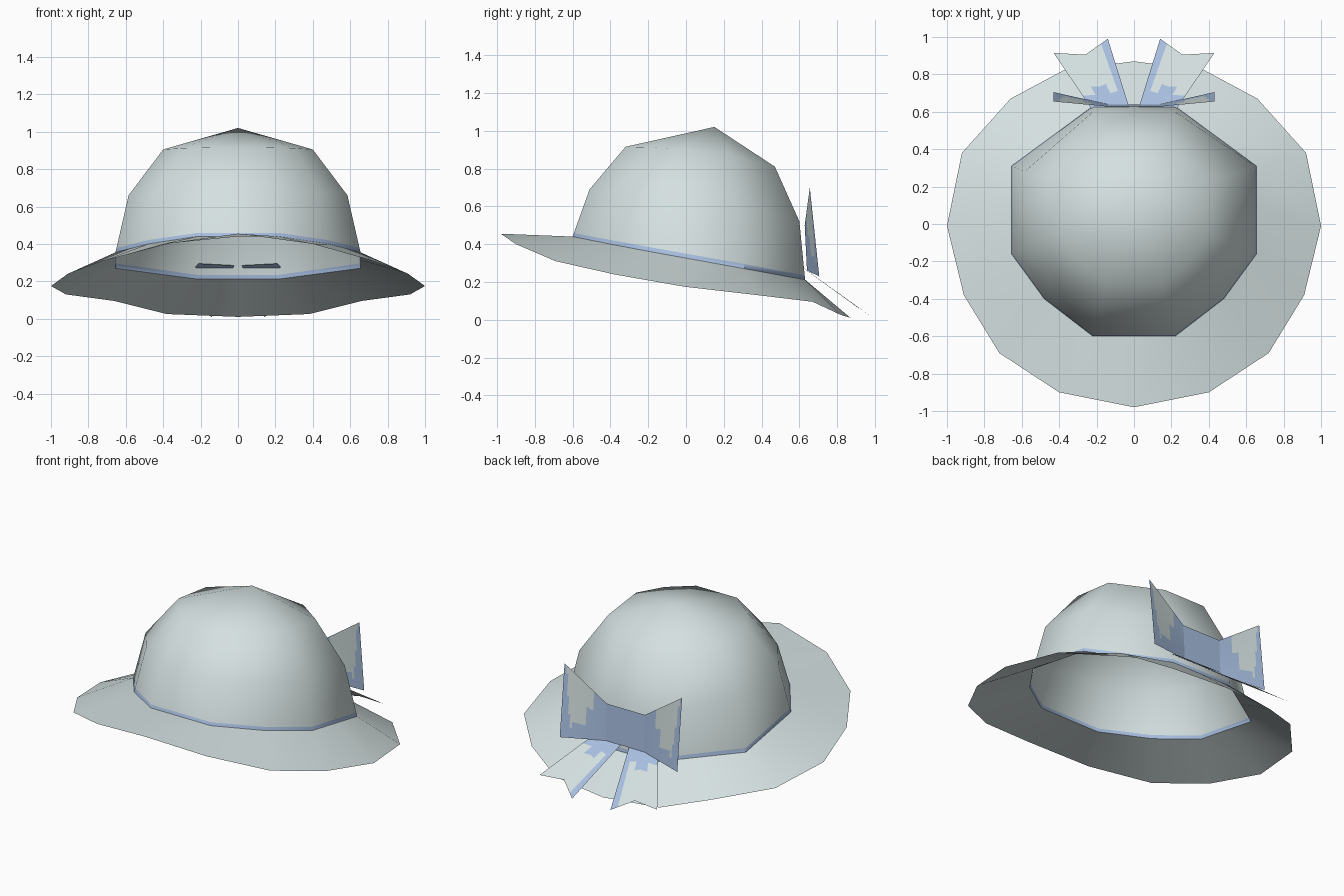
import bpy
import bmesh
from math import radians
from mathutils import Vector

cube = bpy.data.objects.get("Cube")
if cube:
    bpy.data.objects.remove(cube)


def material(name, rgb):
    m = bpy.data.materials.new(name)
    m.use_nodes = True
    color = (*rgb, 1)
    m.diffuse_color = color
    m.node_tree.nodes["Principled BSDF"].inputs["Base Color"].default_value = color
    return m


PALE = material("pale grey felt", (0.66, 0.745, 0.745))
BLUE = material("soft blue ribbon", (0.39, 0.52, 0.75))


def finish(name, bm, smooth=None):
    """Turn a bmesh into an object; smooth is the sharp edge angle."""
    mesh = bpy.data.meshes.new(name)
    bm.to_mesh(mesh)
    bm.free()
    mesh.materials.append(PALE)
    mesh.materials.append(BLUE)
    ob = bpy.data.objects.new(name, mesh)
    bpy.context.collection.objects.link(ob)
    if smooth:
        bpy.ops.object.select_all(action='DESELECT')
        ob.select_set(True)
        bpy.context.view_layer.objects.active = ob
        bpy.ops.object.shade_smooth_by_angle(angle=radians(smooth))
    return ob


def full_ring(half):
    """Mirror a front-to-back half outline into a closed ring."""
    pts = [Vector(p) for p in half]
    back = [Vector((-p.x, p.y, p.z)) for p in reversed(pts) if p.x > 0.001]
    return pts + back


def loft(bm, rings):
    """Join rings of equal length with quads; return the vertex loops."""
    loops = [[bm.verts.new(p) for p in ring] for ring in rings]
    for k, (a, b) in enumerate(zip(loops, loops[1:])):
        n = len(a)
        for i in range(n):
            j = (i + 1) % n
            f = bm.faces.new((a[i], a[j], b[j], b[i]))
            f.material_index = 0
    return loops


# Half outlines, front to back
base = [(.22, -.60, .44), (.48, -.40, .40), (.655, -.16, .355), (.655, .31, .27), (.22, .63, .212)]
middle = [(.20, -.51, .69), (.44, -.33, .68), (.585, -.13, .66), (.585, .28, .60), (.22, .60, .52)]
upper = [(.15, -.32, .915), (.30, -.20, .912), (.40, -.05, .905), (.40, .24, .87), (.15, .47, .81)]
rim = [(0, -.98, .455), (.40, -.90, .40), (.72, -.69, .31), (.91, -.38, .24), (1, -.01, .175),
       (.92, .38, .13), (.66, .67, .095), (.38, .82, .025), (0, .87, .01)]

# Crown, hollow below, with a thin ribbon row at its foot
r0, r1, r2 = full_ring(base), full_ring(middle), full_ring(upper)
ribbon_top = [a.lerp(b, 0.075) for a, b in zip(r0, r1)]
bm = bmesh.new()
loops = loft(bm, [r0, ribbon_top, r1, r2])
apex = bm.verts.new((0, .15, 1.02))
for a, b in zip(loops[3], loops[3][1:] + loops[3][:1]):
    bm.faces.new((a, b, apex))
foot = set(loops[0])
for f in bm.faces:
    f.material_index = int(any(v in foot for v in f.verts))
finish("crown", bm, 50)

# Brim, a single drooping sheet from the foot of the crown to the rim
p = [Vector(q) for q in base]
inner = [Vector((0, p[0].y, p[0].z)), p[0], p[1], p[2], (p[2] + p[3]) / 2,
         p[3], (p[3] + p[4]) / 2, p[4], Vector((0, p[4].y, p[4].z))]
bm = bmesh.new()
loft(bm, [full_ring(rim), full_ring(inner)])
finish("brim", bm, 60)


def sheet(bm, corners, side, rule, n=20):
    """Bilinear grid over four corners, coloured blue where rule(u, v) holds."""
    a, b, c, d = [Vector((q[0] * side, q[1], q[2])) for q in corners]
    grid = [[bm.verts.new(a.lerp(b, i / n).lerp(d.lerp(c, i / n), j / n))
             for j in range(n + 1)] for i in range(n + 1)]
    for i in range(n):
        for j in range(n):
            quad = [grid[i][j], grid[i + 1][j], grid[i + 1][j + 1], grid[i][j + 1]]
            f = bm.faces.new(quad if side < 0 else quad[::-1])
            f.material_index = int(rule((i + .5) / n, (j + .5) / n))


# Bow: flat blue knot between two flaring wings with pale patches
def wing_rule(u, v):
    return u < .3 or (v < .25 and u < .75) or u > .95 - .2 * (1 - v) or (u < .45 and v < .6)


wing = [(.14, .64, .26), (.43, .705, .23), (.43, .655, .70), (.14, .628, .50)]
bm = bmesh.new()
for side in (1, -1):
    sheet(bm, wing, side, wing_rule)
knot = [bm.verts.new(q) for q in ((.14, .64, .26), (-.14, .64, .26), (-.14, .628, .50), (.14, .628, .50))]
bm.faces.new(knot).material_index = 1
bmesh.ops.remove_doubles(bm, verts=bm.verts, dist=0.0005)
finish("bow", bm)


# Ribbon tails with notched ends, hanging over the back of the brim
def tail_rule(u, v):
    return u < .16 or v < .3 or (v < .45 and u < .7 and u > .35)


bm = bmesh.new()
for side in (1, -1):
    inner_half = [(.02, .605, .285), (.115, .598, .29), (.26, .905, .07), (.14, .99, .01)]
    outer_half = [(.115, .598, .29), (.21, .59, .295), (.43, .915, .06), (.26, .905, .07)]
    sheet(bm, inner_half, side, lambda u, v: tail_rule(u / 2, v))
    sheet(bm, outer_half, side, lambda u, v: tail_rule(.5 + u / 2, v))
finish("bow_tails", bm)
